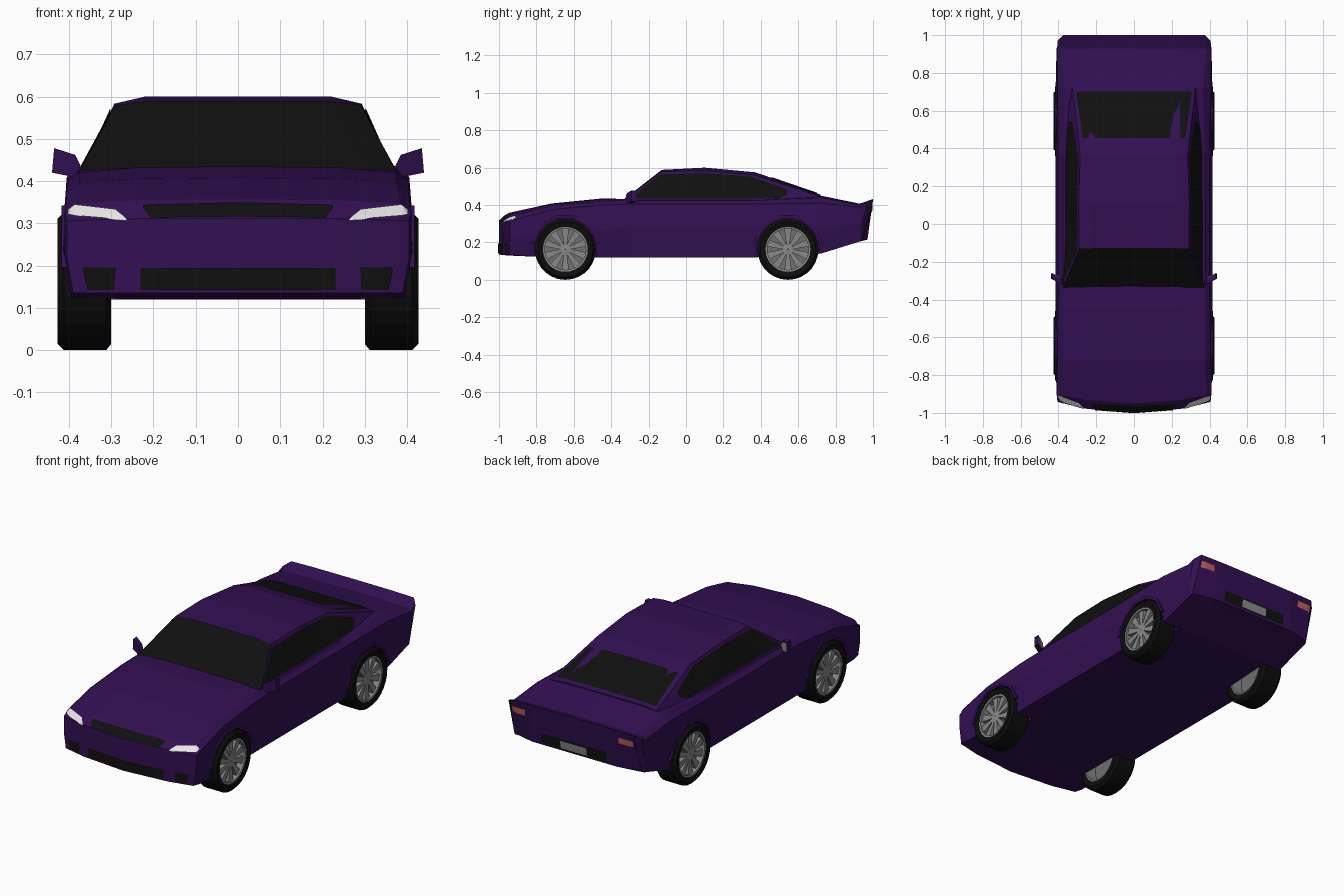
import bpy, bmesh, math
from mathutils import Vector
from mathutils.bvhtree import BVHTree

if "Cube" in bpy.data.objects:
    bpy.data.objects.remove(bpy.data.objects["Cube"])


def material(name, *rgb):
    mat = bpy.data.materials.new(name)
    mat.use_nodes = True
    mat.diffuse_color = (*rgb, 1)
    mat.node_tree.nodes["Principled BSDF"].inputs["Base Color"].default_value = (*rgb, 1)
    return mat


purple = material("purple_paint", .032, .005, .085)
black = material("black_glass", .005, .005, .005)
rubber = material("tyre_rubber", .004, .004, .004)
alloy = material("alloy_grey", .25, .25, .25)
dark_alloy = material("dark_alloy", .16, .16, .16)
white = material("headlight_white", .8, .8, .78)
red = material("tail_light_red", .55, .12, .11)


def make(name, verts, faces, *mats, recalc=True):
    bm = bmesh.new()
    vs = [bm.verts.new(v) for v in verts]
    for f in faces:
        bm.faces.new([vs[i] for i in f])
    if recalc:
        bmesh.ops.recalc_face_normals(bm, faces=bm.faces)
    mesh = bpy.data.meshes.new(name)
    bm.to_mesh(mesh)
    bm.free()
    for m in mats:
        mesh.materials.append(m)
    obj = bpy.data.objects.new(name, mesh)
    bpy.context.collection.objects.link(obj)
    return obj


def loft(name, halves, *mats):
    """Skin mirrored half sections; the first and last points lie on the centre line."""
    n, ring = len(halves[0]), 2 * len(halves[0]) - 2
    verts, faces = [], []
    for half in halves:
        verts += half + [(-x, y, z) for x, y, z in half[-2:0:-1]]
    for s in range(len(halves) - 1):
        for i in range(ring):
            j = (i + 1) % ring
            faces.append([s * ring + i, s * ring + j, (s + 1) * ring + j, (s + 1) * ring + i])
    for base in (0, (len(halves) - 1) * ring):
        for i in range((n - 1) // 2):
            quad = list(dict.fromkeys((i, i + 1, n - 2 - i, n - 1 - i)))
            faces.append([base + q for q in quad])
            faces.append([base + (ring - q) % ring for q in quad])
    return make(name, verts, faces, *mats)


def prism(name, outline, axis, a, b, mat, shear=lambda p: p):
    """Extrude a 2D outline along one axis from a to b."""
    def place(p, t):
        c = list(p)
        c.insert(axis, t)
        return shear(Vector(c))
    n = len(outline)
    verts = [place(p, t) for t in (a, b) for p in outline]
    faces = [range(n), range(n, 2 * n)]
    faces += [(i, (i + 1) % n, n + (i + 1) % n, n + i) for i in range(n)]
    return make(name, verts, faces, mat)


# Lower body: stations from nose to tail
def body_section(y, zb, xb, xm, zm, xs, zs, xd, zd, zt):
    pts = [(0, zb), (.26, zb), (xb, zb), (xm, zm), (xs, zs), (xd, zd),
           (.24, zd + (zt - zd) * .8), (0, zt)]
    out = []
    for i, (x, z) in enumerate(pts):
        yy = y + max(0, (-.7 - y) / .3) * .06 * (x / .41) ** 2
        if y > .99:
            yy -= (.03 if z < .4 else 0) + (.03 if i in (2, 3, 4) else 0)
        out.append((x, yy, z))
    return out


stations = [
    (-1, .135, .39, .405, .22, .405, .305, .38, .307, .312),
    (-.95, .13, .395, .41, .22, .41, .325, .385, .347, .357),
    (-.72, .12, .395, .415, .25, .405, .375, .375, .395, .408),
    (-.45, .12, .395, .415, .27, .402, .4, .375, .42, .435),
    (-.3, .12, .395, .415, .28, .4, .405, .375, .425, .432),
    (.37, .12, .395, .415, .28, .4, .405, .375, .425, .435),
    (.72, .14, .395, .415, .28, .405, .41, .365, .44, .45),
    (.93, .205, .395, .41, .3, .407, .388, .385, .4, .407),
    (1, .215, .39, .405, .3, .405, .405, .375, .428, .432)]
body = loft("body", [body_section(*s) for s in stations], purple)

# Cabin with windscreen
cabin_stations = [
    (-.335, .375, .375, .425, .3, .428),
    (-.13, .375, .29, .58, .22, .588),
    (.1, .375, .293, .583, .22, .6),
    (.37, .375, .285, .56, .22, .575),
    (.72, .36, .325, .445, .25, .455)]
cabin = loft("cabin", [[(0, y, .4), (xb, y, .4), (xr, y, zr), (xc, y, zt), (0, y, zt)]
                       for y, xb, xr, zr, xc, zt in cabin_stations], purple, black)
for f in cabin.data.polygons:
    if f.normal.y < -.45 and abs(f.normal.x) < .4 and f.center.z > .43:
        f.material_index = 1

# Wheel wells
WHEELS = [(s, y) for s in (1, -1) for y in (-.645, .545)]
RADIUS = .163


def circle(cy, r, n):
    return [(cy + r * math.cos(math.tau * i / n), RADIUS + r * math.sin(math.tau * i / n))
            for i in range(n)]


for s, y in WHEELS:
    cutter = prism("wheel_well_cutter", circle(y, .168, 24), 0, s * .29, s * .6, purple)
    cutter.hide_render = True
    mod = body.modifiers.new("wheel_well", 'BOOLEAN')
    mod.operation, mod.object, mod.solver = 'DIFFERENCE', cutter, 'EXACT'
    bpy.context.view_layer.update()
    graph = bpy.context.evaluated_depsgraph_get()
    cut = bpy.data.meshes.new_from_object(body.evaluated_get(graph))
    body.modifiers.clear()
    body.data = cut
    bpy.data.objects.remove(cutter)


def tree(obj):
    bm = bmesh.new()
    bm.from_mesh(obj.data)
    return BVHTree.FromBMesh(bm)


body_tree, cabin_tree = tree(body), tree(cabin)


def decal(name, target, axis, sign, columns, mat, lift=.004, rows=3, steps=4):
    """Lay a thin patch on a surface; columns are (u, low, high) seen along the axis."""
    dense = [Vector(columns[0])]
    for a, b in zip(columns, columns[1:]):
        dense += [Vector(a).lerp(Vector(b), k / steps) for k in range(1, steps + 1)]
    ray = Vector((0, 0, 0))
    ray[axis] = -sign
    verts, faces = [], []
    for u, lo, hi in dense:
        for r in range(rows + 1):
            p = [u, lo + (hi - lo) * r / rows]
            p.insert(axis, 3 * sign)
            hit, normal, _, _ = target.ray_cast(Vector(p), ray)
            if hit is None:
                hit, normal, _, _ = target.find_nearest(Vector(p))
            verts.append(hit + normal * (lift if normal.dot(ray) < 0 else -lift))
    for c in range(len(dense) - 1):
        for r in range(rows):
            i = c * (rows + 1) + r
            quad = [i, i + 1, i + rows + 2, i + rows + 1]
            a, b, d = (verts[q] for q in (quad[0], quad[2], quad[3]))
            if (b - a).cross(d - a).dot(ray) > 0:
                quad.reverse()
            faces.append(quad)
    make(name, verts, faces, mat, recalc=False)


def flip(columns, s):
    return [(s * u, lo, hi) for u, lo, hi in columns]


# Glass, grilles and plate
decal("rear_window", cabin_tree, 2, 1,
      [(-.305, .69, .7), (-.27, .455, .7), (.27, .455, .7), (.305, .69, .7)], black)
decal("upper_grille", body_tree, 1, -1,
      [(-.225, .335, .34), (-.205, .311, .342), (0, .313, .347), (.205, .311, .342),
       (.225, .335, .34)], black)
decal("lower_grille", body_tree, 1, -1,
      [(-.365, .185, .195), (-.355, .142, .195), (.355, .142, .195), (.365, .185, .195)], black)
decal("rear_panel", body_tree, 1, 1, [(-.2, .225, .285), (.2, .225, .285)], black)
decal("rear_plate", body_tree, 1, 1, [(-.08, .232, .275), (.08, .232, .275)], alloy, lift=.007)

side_window = [(-.29, .434, .44), (-.14, .434, .562), (.1, .434, .57), (.35, .434, .55),
               (.5, .434, .497), (.54, .455, .48)]
headlight = [(.262, .307, .309), (.29, .308, .331), (.385, .316, .342), (.4, .319, .33)]
tail_light = [(.285, .362, .395), (.37, .36, .395)]
mirror = [(.372, .435), (.385, .462), (.435, .478), (.44, .42), (.39, .41)]

for s, side in ((1, "left"), (-1, "right")):
    decal(side + "_window", cabin_tree, 0, s, side_window, black)
    decal(side + "_headlight", body_tree, 1, -1, flip(headlight, s), white)
    decal(side + "_tail_light", body_tree, 1, 1, flip(tail_light, s), red)

    # Door mirror with its glass
    def sweep(p):
        return Vector((p.x * s, p.y + (p.x - .37) * .5, p.z))
    prism(side + "_mirror", mirror, 1, -.325, -.295, purple, sweep)
    glass = [(.41 + (x - .41) * .8, .443 + (z - .443) * .8) for x, z in mirror]
    prism(side + "_mirror_glass", glass, 1, -.296, -.292, alloy, sweep)


# Wheels
def lathe(name, s, cy, profile, mat, n=28):
    k = len(profile)
    verts = [(s * x, cy + r * math.cos(math.tau * i / n), RADIUS + r * math.sin(math.tau * i / n))
             for i in range(n) for x, r in profile]
    faces = [(i * k + j, i * k + (j + 1) % k, (i + 1) % n * k + (j + 1) % k, (i + 1) % n * k + j)
             for i in range(n) for j in range(k)]
    return make(name, verts, faces, mat)


for s, y in WHEELS:
    tag = ("front_" if y < 0 else "rear_") + ("left_" if s > 0 else "right_")
    lathe(tag + "tyre", s, y, [(.3, .12), (.3, .148), (.312, RADIUS), (.412, RADIUS),
                               (.427, .148), (.422, .12)], rubber)
    lathe(tag + "rim", s, y, [(.303, .121), (.42, .121), (.418, .11), (.303, .112)], alloy)
    lathe(tag + "disc", s, y, [(.37, .002), (.37, .112), (.38, .112), (.38, .002)], dark_alloy)
    lathe(tag + "hub", s, y, [(.375, .002), (.375, .03), (.408, .024), (.41, .002)], alloy)
    for k in range(10):
        a = math.tau * k / 10 + math.pi / 2
        shape = [(.015, -.007), (.114, -.02), (.114, .02), (.015, .007)]
        spoke = [(y + r * math.cos(a) - t * math.sin(a), RADIUS + r * math.sin(a) + t * math.cos(a))
                 for r, t in shape]
        prism(tag + "spoke", spoke, 0, s * .376, s * .408, alloy)
    # Faceted arch lip
    angles = [math.radians(d) for d in range(10, 171, 32)]
    lip = [(y + r * math.cos(a), RADIUS + r * math.sin(a))
           for r, seq in ((.187, angles), (.172, angles[::-1])) for a in seq]
    prism(tag + "arch_lip", lip, 0, s * .385, s * .417, purple)
